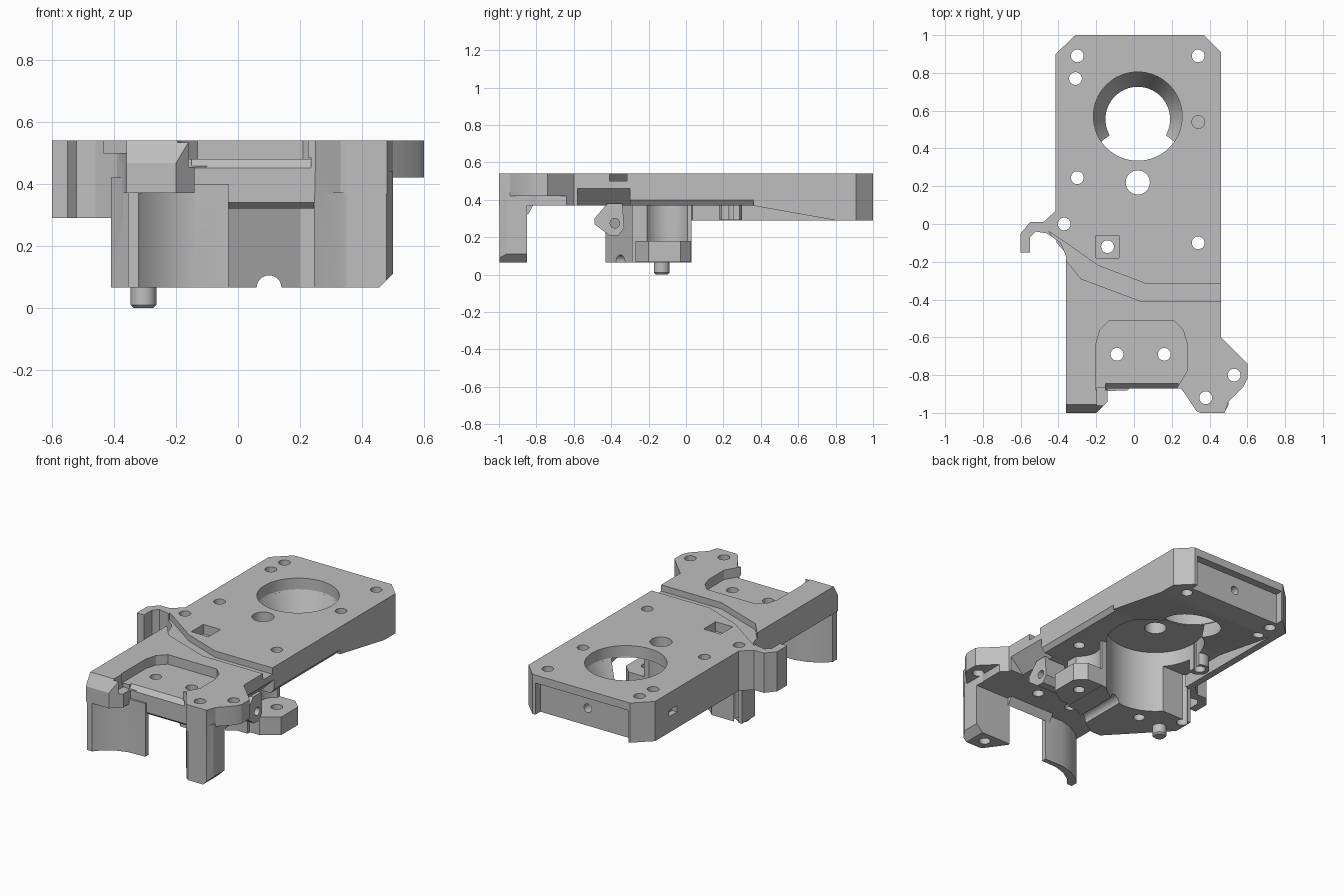
import bpy, bmesh, math
from mathutils import Vector

old = bpy.data.objects.get("Cube")
if old:
    bpy.data.objects.remove(old)

grey = bpy.data.materials.new("mid grey")
grey.use_nodes = True
grey.diffuse_color = (0.52, 0.52, 0.52, 1)
grey.node_tree.nodes["Principled BSDF"].inputs["Base Color"].default_value = grey.diffuse_color


def prism(name, pts, lo, hi, axis="z"):
    """Extrude a 2D outline along an axis; outline is xy, yz or xz."""
    place = {"z": lambda a, b, t: (a, b, t),
             "x": lambda a, b, t: (t, a, b),
             "y": lambda a, b, t: (a, t, b)}[axis]
    bm = bmesh.new()
    face = bm.faces.new([bm.verts.new(place(a, b, lo)) for a, b in pts])
    new = bmesh.ops.extrude_face_region(bm, geom=[face])["geom"]
    shift = Vector(place(0, 0, hi - lo))
    bmesh.ops.translate(bm, vec=shift, verts=[v for v in new if isinstance(v, bmesh.types.BMVert)])
    bmesh.ops.recalc_face_normals(bm, faces=bm.faces)
    mesh = bpy.data.meshes.new(name)
    bm.to_mesh(mesh)
    bm.free()
    mesh.materials.append(grey)
    obj = bpy.data.objects.new(name, mesh)
    bpy.context.collection.objects.link(obj)
    return obj


def box(name, x0, x1, y0, y1, z0, z1):
    return prism(name, [(x0, y0), (x1, y0), (x1, y1), (x0, y1)], z0, z1)


def rod(name, cx, cy, r, lo, hi, axis="z", n=32):
    ring = [(cx + r * math.cos(math.tau * i / n), cy + r * math.sin(math.tau * i / n)) for i in range(n)]
    return prism(name, ring, lo, hi, axis)


def combine(target, tool, operation="DIFFERENCE"):
    """Apply a boolean and discard the tool."""
    mod = target.modifiers.new("shape", "BOOLEAN")
    mod.operation, mod.solver, mod.object = operation, "EXACT", tool
    bpy.context.view_layer.objects.active = target
    bpy.ops.object.modifier_apply(modifier=mod.name)
    bpy.data.objects.remove(tool)


# Deck with the cable hook and the front ear in one outline
hook = [(-0.415, 0.07), (-0.48, 0.01), (-0.55, 0.01), (-0.6, -0.05), (-0.6, -0.15), (-0.55, -0.15),
        (-0.55, -0.07), (-0.52, -0.04), (-0.46, -0.05), (-0.39, -0.1), (-0.36, -0.17)]
front = [(-0.36, -1), (-0.2, -1), (-0.14, -0.94), (-0.14, -0.87), (0.25, -0.87), (0.33, -0.99),
         (0.35, -1), (0.48, -1), (0.5, -0.94), (0.58, -0.86), (0.6, -0.82), (0.6, -0.74), (0.46, -0.6)]
back = [(0.46, 0.91), (0.37, 1), (-0.31, 1), (-0.415, 0.9)]
deck = prism("deck", hook + front + back, 0.29, 0.54)

# Hollow underside, ear relief and side undercut
combine(deck, prism("hollow", [(-1.1, 0.2), (-1.1, 0.37), (0.35, 0.37), (0.8, 0.29), (0.8, 0.2)],
                    -0.37, 0.8, "x"))
combine(deck, box("ear_relief", 0.5, 0.7, -1.1, -0.55, 0.2, 0.42))
combine(deck, prism("side_undercut", [(0.36, 0.36), (0.47, 0.47), (0.47, 0.36)], -0.58, -0.3, "y"))
combine(deck, prism("edge_chamfer", [(0.43, 0.36), (0.47, 0.41), (0.47, 0.36)], -0.31, 0.36, "y"))

# Front legs: a thin folded shell and a solid post, joined by a shallow apron
right_leg = prism("right_leg", [(-0.355, -0.995), (-0.32, -0.995), (-0.28, -0.95), (-0.22, -0.91),
                                (-0.145, -0.885), (-0.03, -0.88), (-0.03, -0.85), (-0.16, -0.85),
                                (-0.24, -0.87), (-0.31, -0.91), (-0.355, -0.95)], 0.065, 0.4)
left_leg = prism("left_leg", [(0.245, -0.85), (0.245, -0.865), (0.332, -0.985), (0.352, -0.998),
                              (0.478, -0.998), (0.5, -0.96), (0.5, -0.85)], 0.065, 0.44)
combine(left_leg, prism("foot_chamfer", [(0.45, 0.06), (0.51, 0.12), (0.51, 0.06)], -1.1, -0.8, "y"))
apron = prism("apron", [(-0.868, 0.34), (-0.868, 0.4), (-0.8, 0.4), (-0.845, 0.32)], -0.06, 0.26, "x")
for part in (right_leg, left_leg, apron):
    combine(deck, part, "UNION")

# Bosses under two screw holes
for y in (0.24, 0.89):
    combine(deck, rod("hole_boss", -0.3, y, 0.06, 0.292, 0.45), "UNION")

# Carrier block below the deck, with screw access and side lug
block = prism("carrier_block", [(-0.41, 0.03), (-0.41, -0.1), (-0.1, -0.43), (-0.03, -0.43),
                                (0.2, -0.29), (0.27, -0.29), (0.27, 0.03)], 0.065, 0.42)
combine(block, rod("screw_access", 0.34, -0.1, 0.13, 0.17, 0.372))
lug = prism("side_lug", [(0.2, -0.27), (0.34, -0.27), (0.44, -0.2), (0.44, -0.03), (0.38, 0.028),
                         (0.23, 0.028)], 0.067, 0.18)
combine(block, lug, "UNION")
combine(block, rod("shaft_groove", 0.1, 0.065, 0.04, -0.5, 0.1, "y"))
combine(deck, block, "UNION")

# Sideways clamp lug
clamp = prism("clamp_lug", [(-0.49, 0.27), (-0.49, 0.3), (-0.42, 0.38), (-0.34, 0.38), (-0.33, 0.25),
                            (-0.36, 0.21), (-0.41, 0.21)], 0.25, 0.4, "x")
combine(clamp, rod("clamp_hole", -0.38, 0.275, 0.026, 0, 0.5, "x", 16))
combine(deck, clamp, "UNION")

# Large bore with a tapered ledge, opened by the round housing hollow underneath
combine(deck, rod("bore", 0.02, 0.57, 0.235, 0.46, 0.6, n=64))
bpy.ops.mesh.primitive_cone_add(vertices=60, radius1=0.14, radius2=0.24, depth=0.2,
                                location=(0.02, 0.57, 0.37))
combine(deck, bpy.context.object)
combine(deck, rod("housing_hollow", 0.02, 0.22, 0.29, 0, 0.465, n=56))

# Stepped groove across the top
combine(deck, prism("top_groove", [(-0.45, -0.04), (-0.36, -0.1), (-0.19, -0.22), (0.06, -0.315),
                                   (0.5, -0.315), (0.5, -0.41), (0.04, -0.41), (-0.28, -0.29),
                                   (-0.37, -0.18)], 0.5, 0.6))

# Front pocket, its sloping lip, leg chamfer and clip notch
combine(deck, prism("front_pocket", [(-0.2, -0.88), (-0.2, -0.63), (-0.18, -0.56), (-0.13, -0.51),
                                     (0.21, -0.51), (0.26, -0.56), (0.28, -0.63), (0.28, -0.78),
                                     (0.22, -0.88)], 0.48, 0.6))
combine(deck, prism("pocket_lip", [(-0.84, 0.485), (-0.88, 0.485), (-0.88, 0.44)], -0.15, 0.235, "x"))
combine(deck, prism("leg_chamfer", [(-0.95, 0.55), (-1.01, 0.45), (-1.01, 0.55)], -0.4, -0.1, "x"))
combine(deck, box("clip_notch", -0.195, -0.1, -0.96, -0.865, 0.455, 0.6))

# Rear recess with its bore, and the slot in the side wall
combine(deck, box("rear_recess", -0.3, 0.35, 0.95, 1.1, 0.2, 0.49))
combine(deck, rod("rear_hole", 0.02, 0.4, 0.027, 0.85, 1.1, "y", 16))
combine(deck, box("side_slot", -0.5, -0.38, 0.68, 0.76, 0.39, 0.43))

# Nut pocket, screw holes and one blind hole
combine(deck, box("nut_pocket", -0.2, -0.08, -0.18, -0.06, 0.48, 0.6))
for x, y in [(-0.3, 0.89), (0.34, 0.89), (-0.31, 0.77), (-0.3, 0.245), (-0.37, 0), (-0.14, -0.12),
             (0.34, -0.1), (-0.09, -0.69), (0.16, -0.69), (0.53, -0.8), (0.38, -0.92)]:
    combine(deck, rod("screw_hole", x, y, 0.034, -0.1, 0.7, n=24))
combine(deck, rod("centre_hole", 0.02, 0.22, 0.064, 0.2, 0.6))
combine(deck, rod("blind_hole", 0.34, 0.54, 0.034, 0.48, 0.6, n=24))

# Locating pin with a tapered tip
pin = rod("locating_pin", -0.305, -0.13, 0.042, 0, 0.1, n=24)
bevel = pin.modifiers.new("tip", "BEVEL")
bevel.width, bevel.segments = 0.01, 1

# Smooth curved walls, keep edges crisp
for obj in (deck, pin):
    bpy.ops.object.select_all(action="DESELECT")
    obj.select_set(True)
    bpy.context.view_layer.objects.active = obj
    bpy.ops.object.shade_smooth_by_angle(angle=math.radians(25))
